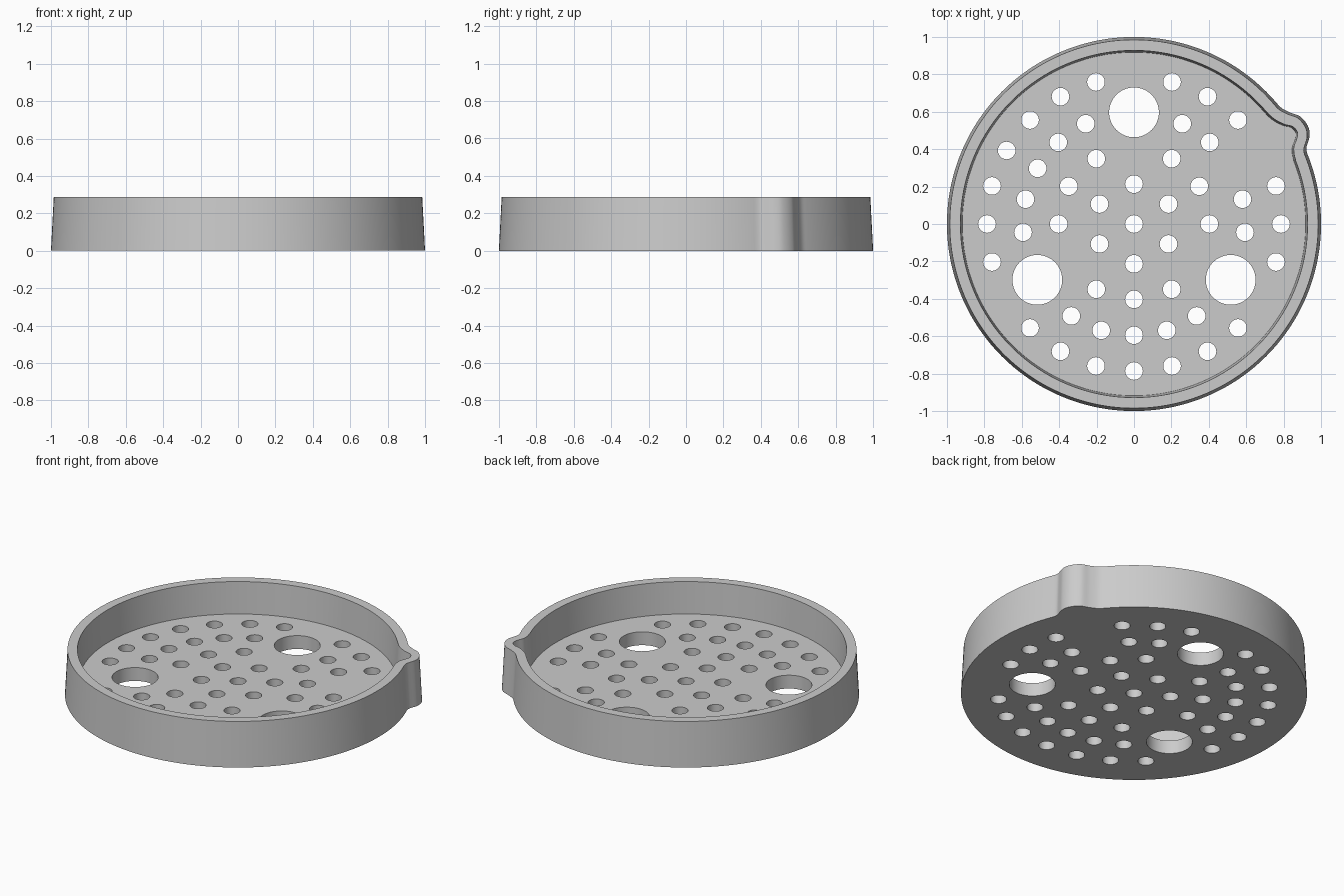
import bpy, bmesh
from math import radians, sin, cos, hypot

cube = bpy.data.objects.get("Cube")
if cube:
    bpy.data.objects.remove(cube, do_unlink=True)

HEIGHT, FLOOR = 0.287, 0.085

grey = bpy.data.materials.new("light grey")
grey.use_nodes = True
grey.diffuse_color = (0.6, 0.6, 0.6, 1)
grey.node_tree.nodes["Principled BSDF"].inputs["Base Color"].default_value = (0.6, 0.6, 0.6, 1)

# Spout bulge: (angle in degrees, distance beyond the round wall)
OUTER_BULGE = [(20, 0), (22, 0), (23.7, .006), (25, .025), (26.6, .05), (29.2, .067),
               (32.9, .058), (35.5, .026), (38.3, .003), (41, 0), (43, 0)]
INNER_BULGE = [(19, 0), (22, .002), (24, .008), (26, .024), (27.5, .052), (29.3, .074),
               (31.6, .067), (33.2, .041), (35.7, .016), (38.3, .003), (41, 0), (43, 0)]


def bulge(points, angle):
    """Smooth curve through the bulge points, zero elsewhere."""
    for i in range(1, len(points) - 2):
        (a0, r0), (a1, r1), (a2, r2), (a3, r3) = points[i - 1:i + 3]
        if a1 <= angle <= a2:
            span = a2 - a1
            t = (angle - a1) / span
            m1 = (r2 - r0) / (a2 - a0) * span
            m2 = (r3 - r1) / (a3 - a1) * span
            return ((2*t**3 - 3*t**2 + 1) * r1 + (t**3 - 2*t**2 + t) * m1
                    + (3*t**2 - 2*t**3) * r2 + (t**3 - t**2) * m2)
    return 0


# Dish body: four rings bridged together, closed by underside and floor
angles = sorted([float(a) for a in range(360)] + [a + 0.5 for a in range(20, 43)])
bm = bmesh.new()


def ring(radius, z, points):
    verts = []
    for a in angles:
        r = radius + bulge(points, a)
        verts.append(bm.verts.new((r * cos(radians(a)), r * sin(radians(a)), z)))
    return verts


rings = [ring(1.0, 0, OUTER_BULGE), ring(0.985, HEIGHT, OUTER_BULGE),
         ring(0.928, HEIGHT, INNER_BULGE), ring(0.918, FLOOR, INNER_BULGE)]
for low, high in zip(rings, rings[1:]):
    for i in range(len(angles)):
        j = (i + 1) % len(angles)
        bm.faces.new((low[i], low[j], high[j], high[i]))
bm.faces.new(rings[0][::-1])
bm.faces.new(rings[-1])
bmesh.ops.recalc_face_normals(bm, faces=bm.faces)


def make_object(name, mesh_bm):
    mesh = bpy.data.meshes.new(name)
    mesh_bm.to_mesh(mesh)
    mesh_bm.free()
    obj = bpy.data.objects.new(name, mesh)
    obj.data.materials.append(grey)
    bpy.context.collection.objects.link(obj)
    return obj


dish = make_object("perforated_dish", bm)

# Hole layout: three large holes, then rings of small ones that avoid them
large = [(0.597 * cos(radians(a)), 0.597 * sin(radians(a))) for a in (90, 210, 330)]
blocked = [(x, y, 0.22) for x, y in large] + [(0.6, 0.345, 0.12)]
holes = [(x, y, 0.133) for x, y in large] + [(0, 0, 0.047)]
for radius, count in ((0.213, 6), (0.403, 12), (0.595, 21), (0.786, 24)):
    for k in range(count):
        a = radians(-90 + 360 * k / count)
        x, y = radius * cos(a), radius * sin(a)
        if all(hypot(x - bx, y - by) > br for bx, by, br in blocked):
            holes.append((x, y, 0.047))

cut = bmesh.new()
for x, y, r in holes:
    made = bmesh.ops.create_cone(cut, cap_ends=True, segments=64 if r > 0.1 else 32,
                                 radius1=r, radius2=r, depth=0.3)
    bmesh.ops.translate(cut, verts=made["verts"], vec=(x, y, 0.04))
cutter = make_object("hole_cutter", cut)

# Drill the holes
mod = dish.modifiers.new("holes", 'BOOLEAN')
mod.operation, mod.solver, mod.object = 'DIFFERENCE', 'EXACT', cutter
bpy.ops.object.select_all(action='DESELECT')
dish.select_set(True)
bpy.context.view_layer.objects.active = dish
bpy.ops.object.modifier_apply(modifier=mod.name)
bpy.data.objects.remove(cutter, do_unlink=True)
bpy.ops.object.shade_smooth_by_angle(angle=radians(30))
